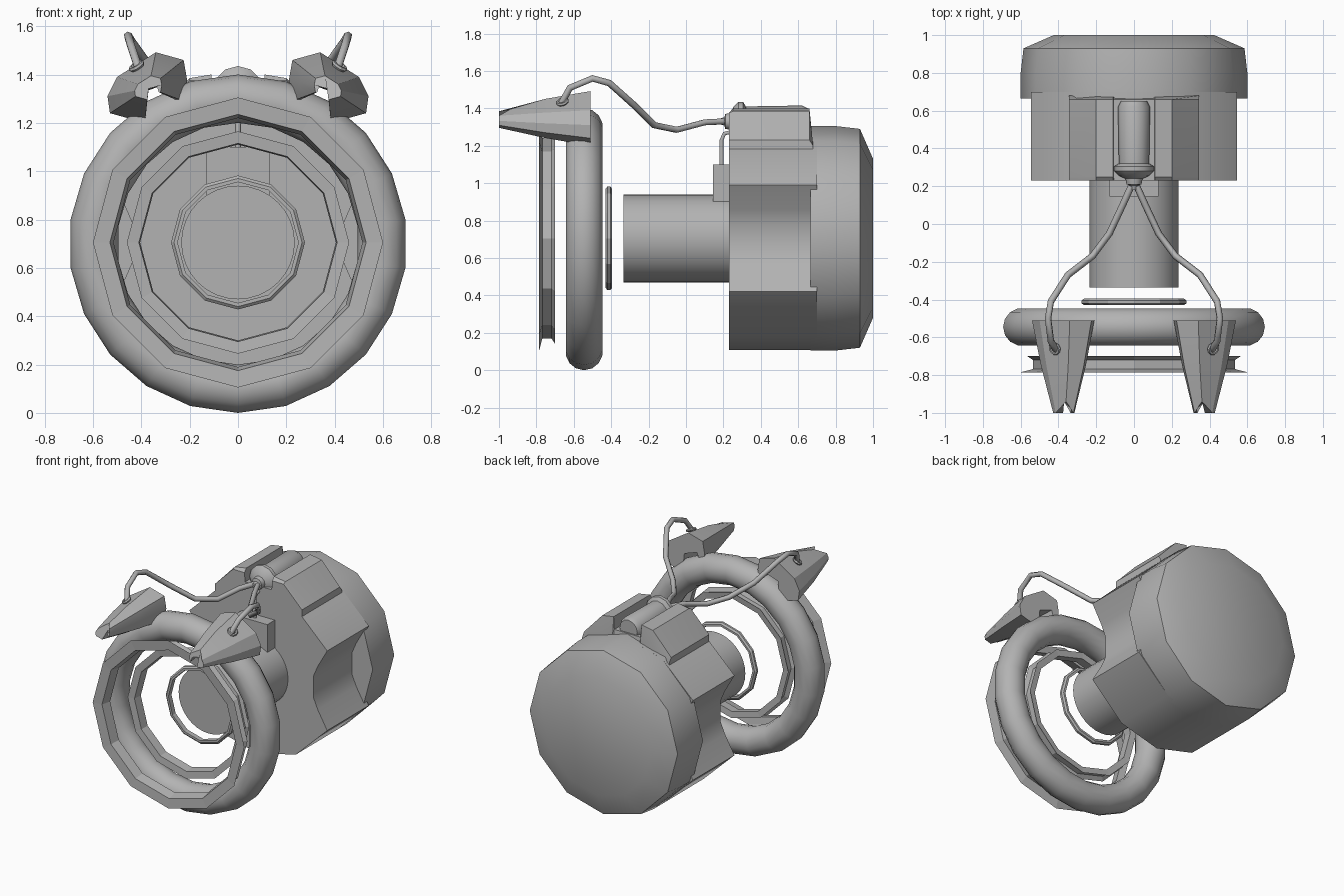
import bpy, bmesh, math
from mathutils import Vector

if "Cube" in bpy.data.objects:
    bpy.data.objects.remove(bpy.data.objects["Cube"])

CZ = 0.705  # height of the shared axis, which runs along y

grey = bpy.data.materials.new("plain_grey")
grey.diffuse_color = (0.45, 0.45, 0.45, 1)
grey.use_nodes = True
grey.node_tree.nodes["Principled BSDF"].inputs["Base Color"].default_value = grey.diffuse_color


def finish(name, bm, smooth=None):
    bmesh.ops.recalc_face_normals(bm, faces=bm.faces)
    me = bpy.data.meshes.new(name)
    bm.to_mesh(me)
    bm.free()
    ob = bpy.data.objects.new(name, me)
    bpy.context.collection.objects.link(ob)
    me.materials.append(grey)
    if smooth:
        bpy.ops.object.select_all(action='DESELECT')
        ob.select_set(True)
        bpy.context.view_layer.objects.active = ob
        bpy.ops.object.shade_smooth_by_angle(angle=math.radians(smooth))
    return ob


def loft(name, sections, smooth=None, closed=False):
    """Skin equal-length point loops; closed joins the last to the first."""
    bm = bmesh.new()
    loops = [[bm.verts.new(p) for p in s] for s in sections]
    n = len(loops[0])
    pairs = list(zip(loops, loops[1:]))
    if closed:
        pairs.append((loops[-1], loops[0]))
    else:
        bm.faces.new(loops[0])
        bm.faces.new(loops[-1])
    for a, b in pairs:
        for i in range(n):
            j = (i + 1) % n
            bm.faces.new((a[i], a[j], b[j], b[i]))
    return finish(name, bm, smooth)


def lathe(name, profile, sides, smooth=None, closed=False, z=CZ):
    """Turn (y, radius) points about the axis, with one vertex straight up."""
    turn = [2 * math.pi * i / sides for i in range(sides)]
    return loft(name, [[(r * math.sin(t), y, z + r * math.cos(t)) for t in turn]
                       for y, r in profile], smooth, closed)


def pipe(name, points, radius):
    cu = bpy.data.curves.new(name, 'CURVE')
    cu.dimensions = '3D'
    cu.bevel_depth = radius
    cu.bevel_resolution = 1
    cu.use_fill_caps = True
    cu.materials.append(grey)
    sp = cu.splines.new('POLY')
    sp.points.add(len(points) - 1)
    for p, co in zip(sp.points, points):
        p.co = (*co, 1)
    sp.use_smooth = True
    ob = bpy.data.objects.new(name, cu)
    bpy.context.collection.objects.link(ob)


def mirrored(half):
    """Complete a right-hand outline, listed from top to bottom."""
    return half + [(-x, z) for x, z in reversed(half) if x > 0]


# Round ring and the thin faceted rings
circle = [2 * math.pi * i / 14 for i in range(14)]
lathe("main_ring", [(-0.545 + 0.1 * math.sin(t), 0.6 + 0.1 * math.cos(t)) for t in circle],
      22, 40, True, 0.7)
lathe("front_rim", [(-0.785, 0.6), (-0.768, 0.535), (-0.72, 0.535), (-0.70, 0.565),
                    (-0.71, 0.515), (-0.78, 0.53)], 12, None, True)
lathe("middle_rim", [(-0.59, 0.46), (-0.575, 0.43), (-0.53, 0.43), (-0.515, 0.45),
                     (-0.52, 0.405), (-0.585, 0.41)], 12, None, True)
lathe("small_rim", [(-0.43, 0.265), (-0.42, 0.277), (-0.405, 0.277), (-0.395, 0.265),
                    (-0.395, 0.25), (-0.43, 0.25)], 12, None, True)

# Central barrel
lathe("barrel", [(-0.335, 0.235), (0.26, 0.235)], 32, 40)

# Front housing with a hollow down each side
outline = mirrored([(0, 1.305), (0.3, 1.225), (0.545, 0.99), (0.47, 0.86), (0.435, 0.78),
                    (0.435, 0.63), (0.47, 0.55), (0.545, 0.42), (0.3, 0.185), (0, 0.107)])
loft("front_housing", [[(x, y, z) for x, z in outline] for y in (0.23, 0.70)], 42)

# Rear housing, rounded in towards a flat back
lathe("rear_housing", [(0.665, 0.6), (0.8, 0.6), (0.93, 0.585), (1.0, 0.425)], 12, 40)

# Raised top block with a channel for the canister
block = mirrored([(0, 1.31), (0.105, 1.31), (0.11, 1.4), (0.2, 1.385), (0.345, 1.23),
                  (0.345, 1.1), (0, 1.1)])
loft("top_block", [[(x, y, min(z, top)) for x, z in block]
                   for y, top in ((0.23, 1.375), (0.25, 1.4), (0.66, 1.4), (0.68, 1.2))], 35)

# Canister with its collar and nozzle
lathe("canister", [(0.18, 0.015), (0.205, 0.022), (0.21, 0.04), (0.24, 0.045), (0.255, 0.08),
                   (0.28, 0.105), (0.305, 0.105), (0.32, 0.08), (0.62, 0.085), (0.65, 0.07)],
      12, 40, z=1.33)

# Control box and its short feed pipe
bm = bmesh.new()
bmesh.ops.create_cube(bm, size=1)
for v in bm.verts:
    v.co = Vector((v.co.x * 0.26, 0.1925 + v.co.y * 0.095, 0.972 + v.co.z * 0.255))
finish("control_box", bm)
pipe("feed_pipe", [(0, 0.19, 1.08), (0, 0.19, 1.23), (0, 0.205, 1.265), (0, 0.25, 1.275)], 0.012)

# Forked claws that straddle the ring, and their cables
claw = [(0.53, 1.24), (0.54, 1.31), (0.5, 1.39), (0.34, 1.492), (0.225, 1.46), (0.21, 1.375),
        (0.225, 1.29), (0.245, 1.29), (0.27, 1.37), (0.37, 1.335), (0.385, 1.2)]
pivot = Vector((0.37, 1.345))
cable = [(0.41, -0.67, 1.42), (0.44, -0.62, 1.51), (0.455, -0.5, 1.56), (0.44, -0.41, 1.535),
         (0.35, -0.27, 1.41), (0.22, -0.17, 1.31), (0.13, -0.05, 1.285), (0.06, 0.1, 1.325),
         (0.015, 0.2, 1.33)]
for side, sx in (("left", -1), ("right", 1)):
    sections = []
    for y, s in ((-0.51, 1.0), (-0.75, 0.72), (-1.0, 0.34)):
        loop = []
        for i, p in enumerate(claw):
            q = pivot + (Vector(p) - pivot) * s
            notch = 0.06 if y == -1.0 and i in (3, 9) else 0
            loop.append((sx * q.x, y + notch, q.y))
        sections.append(loop)
    loft(side + "_claw", sections, 30)
    pipe(side + "_cable", [(sx * x, y, z) for x, y, z in cable], 0.018)
    # Socket where the cable enters the claw
    bpy.ops.mesh.primitive_torus_add(major_radius=0.026, minor_radius=0.01, major_segments=10,
                                     minor_segments=6, location=(sx * 0.42, -0.66, 1.435),
                                     rotation=(0.3, sx * 0.55, 0))
    socket = bpy.context.object
    socket.name = side + "_socket"
    socket.data.materials.append(grey)
